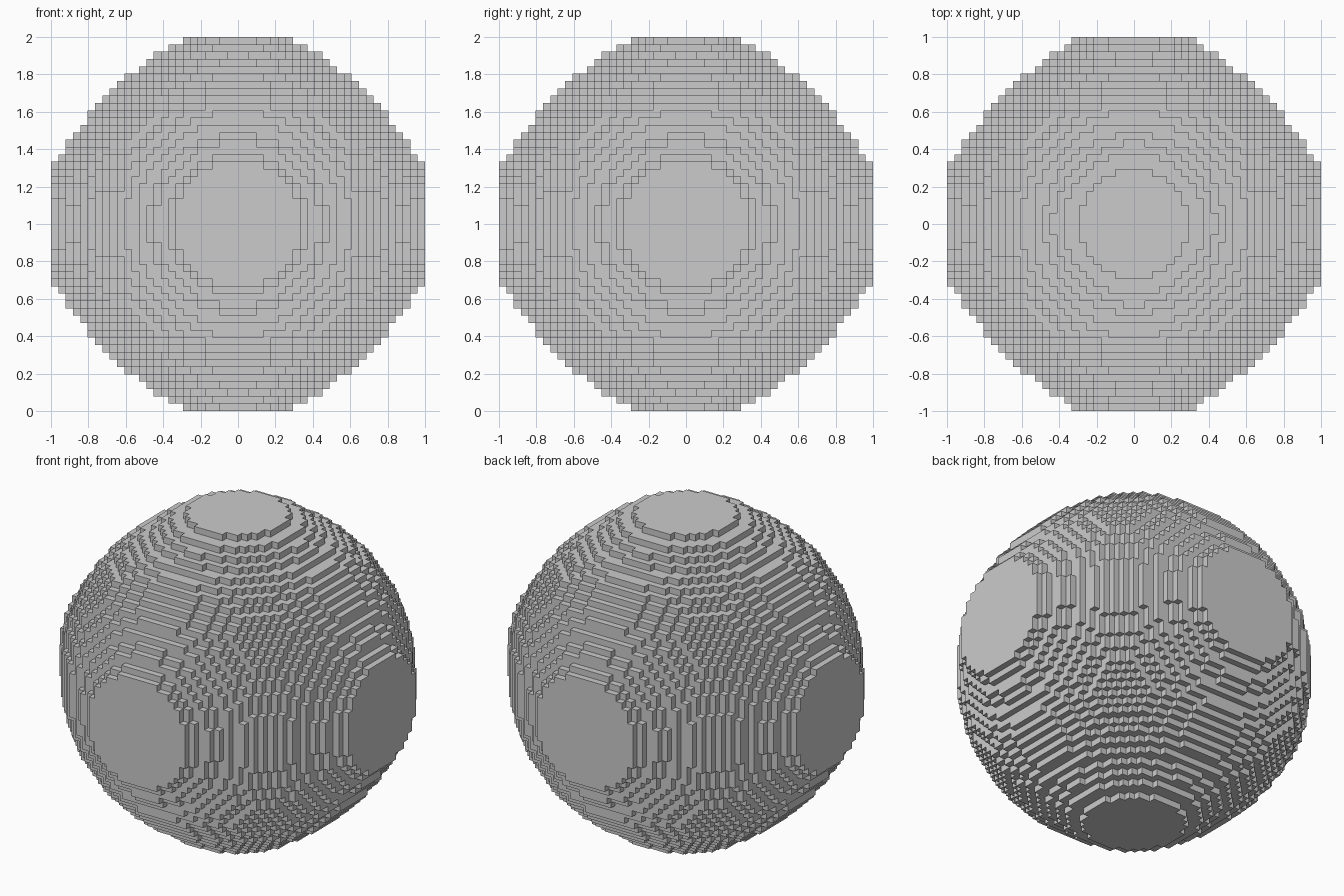
import bpy
import bmesh

if "Cube" in bpy.data.objects:
    bpy.data.objects.remove(bpy.data.objects["Cube"])

N = 25                    # blocks either side of the middle block
S = 2 / (2 * N + 1)       # block size
R2 = 636                  # squared ball radius in blocks
# squared radius of the flattened outer layers: (side caps, top and bottom caps)
CAPS = {25: (76, 54), 24: (93, 90), 23: (125, 122)}


def inside(c):
    if max(map(abs, c)) > N:
        return False
    total = sum(n * n for n in c)
    if total <= R2:
        return True
    for axis in range(3):
        limit = CAPS.get(abs(c[axis]))
        if limit and total - c[axis] ** 2 <= limit[axis == 2]:
            return True
    return False


rng = range(-N, N + 1)
cells = {(i, j, k) for i in rng for j in rng for k in rng if inside((i, j, k))}

# stepped ball: one square face wherever a filled block meets empty space
bm = bmesh.new()
verts = {}


def corner(c):
    if c not in verts:
        verts[c] = bm.verts.new((c[0] / 2 * S, c[1] / 2 * S, c[2] / 2 * S + 1))
    return verts[c]


for cell in cells:
    for axis in range(3):
        for sign in (-1, 1):
            nb = list(cell)
            nb[axis] += sign
            if tuple(nb) in cells:
                continue
            u, v = (axis + 1) % 3, (axis + 2) % 3
            ring = []
            for a, b in ((-1, -1), (1, -1), (1, 1), (-1, 1)):
                c = [2 * n for n in cell]
                c[axis] += sign
                c[u] += a
                c[v] += b
                ring.append(corner(tuple(c)))
            bm.faces.new(ring if sign > 0 else ring[::-1])

mesh = bpy.data.meshes.new("block_ball")
bm.to_mesh(mesh)
bm.free()

# plain grey colour
grey = bpy.data.materials.new("mid_grey")
grey.diffuse_color = (0.6, 0.6, 0.6, 1)
grey.use_nodes = True
grey.node_tree.nodes["Principled BSDF"].inputs["Base Color"].default_value = grey.diffuse_color
mesh.materials.append(grey)
ball = bpy.data.objects.new("block_ball", mesh)
bpy.context.collection.objects.link(ball)
